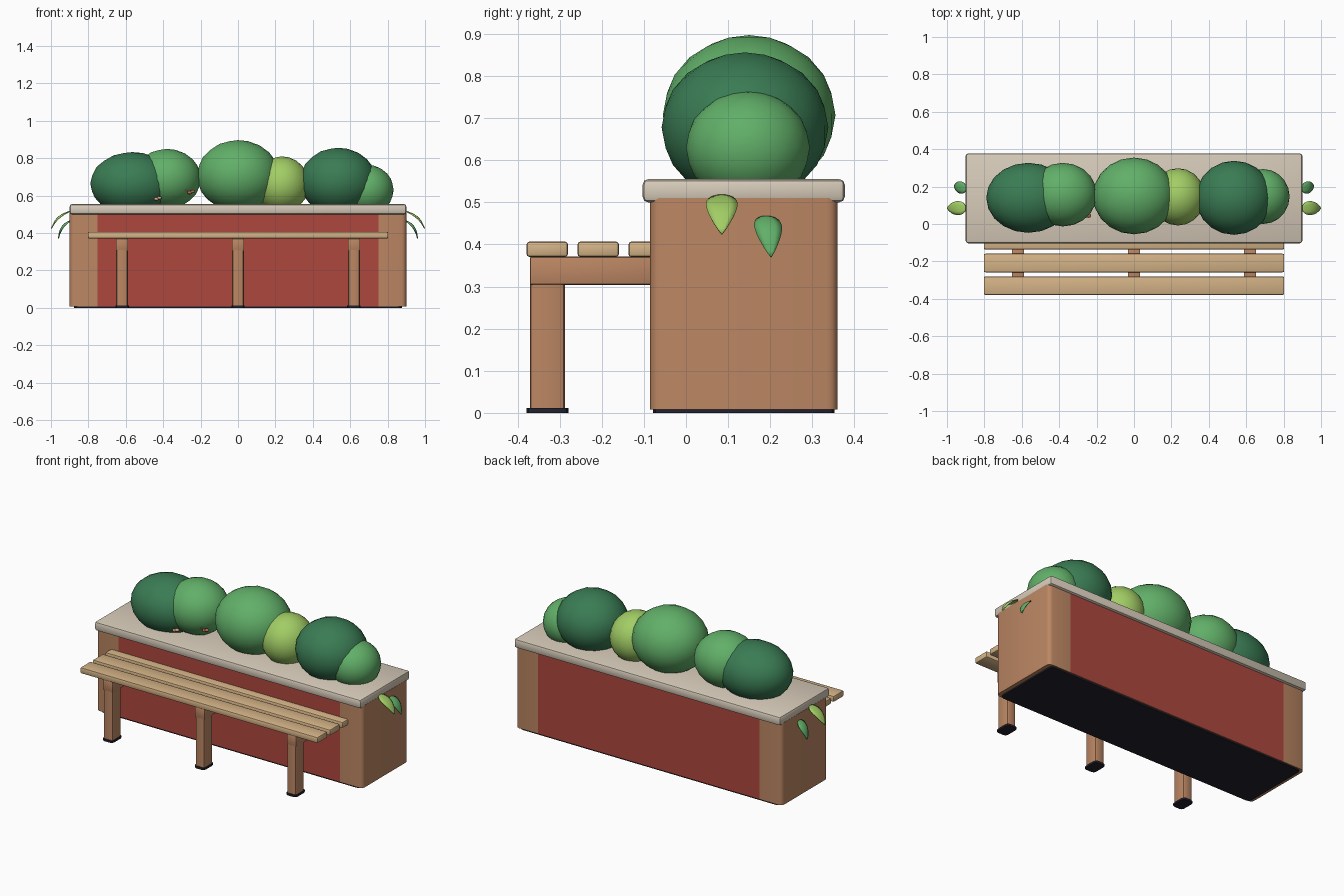
import bpy
import bmesh
import math
from mathutils import Vector

cube = bpy.data.objects.get("Cube")
if cube:
    bpy.data.objects.remove(cube, do_unlink=True)


def material(name, rgb):
    m = bpy.data.materials.new(name)
    m.use_nodes = True
    m.diffuse_color = (*rgb, 1)
    bsdf = next(n for n in m.node_tree.nodes if n.type == "BSDF_PRINCIPLED")
    bsdf.inputs["Base Color"].default_value = (*rgb, 1)
    return m


BROWN = material("brown wood", (0.50, 0.24, 0.125))
RED = material("red panel", (0.42, 0.065, 0.047))
STONE = material("pale stone", (0.68, 0.60, 0.49))
PINE = material("light wood", (0.66, 0.45, 0.24))
DARK = material("dark base", (0.017, 0.015, 0.024))
DEEP = material("deep green", (0.042, 0.20, 0.088))
GREEN = material("leaf green", (0.12, 0.43, 0.14))
LIME = material("lime green", (0.36, 0.61, 0.13))
PEACH = material("peach blossom", (0.66, 0.34, 0.20))
RUST = material("rust blossom", (0.45, 0.14, 0.08))


def finish(name, bm, mats, angle=35):
    mesh = bpy.data.meshes.new(name)
    bmesh.ops.recalc_face_normals(bm, faces=bm.faces)
    bm.to_mesh(mesh)
    bm.free()
    for m in mats:
        mesh.materials.append(m)
    ob = bpy.data.objects.new(name, mesh)
    bpy.context.collection.objects.link(ob)
    bpy.ops.object.select_all(action="DESELECT")
    ob.select_set(True)
    bpy.context.view_layer.objects.active = ob
    bpy.ops.object.shade_smooth_by_angle(angle=math.radians(angle))
    return ob


def box_mesh(lo, hi, bevel=0, vertical=False, segments=2):
    """Box between two corners, with all or only the upright edges rounded."""
    lo, hi = Vector(lo), Vector(hi)
    bm = bmesh.new()
    bmesh.ops.create_cube(bm, size=1)
    for v in bm.verts:
        v.co = (lo + hi) / 2 + v.co * (hi - lo)
    edges = [e for e in bm.edges if not vertical
             or abs(e.verts[0].co.z - e.verts[1].co.z) > 1e-4]
    if bevel:
        bmesh.ops.bevel(bm, geom=edges, offset=bevel, segments=segments,
                        profile=0.5, affect="EDGES")
    return bm


def box(name, lo, hi, mat, bevel=0, vertical=False):
    return finish(name, box_mesh(lo, hi, bevel, vertical), [mat])


# Planter body: brown ends, red middle on front and back
bm = box_mesh((-0.90, -0.085, 0.008), (0.90, 0.36, 0.51), 0.025, True, 3)
for x in (-0.75, 0.75):
    bmesh.ops.bisect_plane(bm, geom=bm.verts[:] + bm.edges[:] + bm.faces[:],
                           plane_co=(x, 0, 0), plane_no=(1, 0, 0))
bm.normal_update()
for f in bm.faces:
    if abs(f.normal.y) > 0.9 and abs(f.calc_center_median().x) < 0.75:
        f.material_index = 1
finish("planter_body", bm, [BROWN, RED])
box("planter_base", (-0.876, -0.078, 0), (0.876, 0.353, 0.012), DARK, 0.02, True)
box("planter_cap", (-0.90, -0.103, 0.50), (0.90, 0.377, 0.555), STONE, 0.013)

# Bench slats
for i, y in enumerate((-0.379, -0.258, -0.137)):
    box(f"bench_slat_{i + 1}", (-0.803, y, 0.37), (0.803, y + 0.099, 0.407), PINE, 0.008)

# Bench supports
for side, x in (("right", -0.62), ("middle", 0), ("left", 0.62)):
    box(f"bench_bracket_{side}", (x - 0.033, -0.371, 0.304),
        (x + 0.033, -0.07, 0.371), BROWN, 0.005)
    box(f"bench_leg_{side}", (x - 0.031, -0.371, 0.008),
        (x + 0.031, -0.287, 0.31), BROWN, 0.012, True)
    box(f"bench_foot_{side}", (x - 0.036, -0.379, 0),
        (x + 0.036, -0.279, 0.012), DARK, 0.018, True)


def ball(name, centre, radii, mat, detail=3):
    bm = bmesh.new()
    bmesh.ops.create_icosphere(bm, subdivisions=detail, radius=1)
    for v in bm.verts:
        v.co = Vector(centre) + v.co * Vector(radii)
    return finish(name, bm, [mat], 60)


# Clipped bushes along the top
bushes = (
    ((-0.565, 0.140, 0.665), (0.225, 0.187, 0.168), DEEP),
    ((-0.380, 0.157, 0.690), (0.182, 0.170, 0.160), GREEN),
    ((0.000, 0.150, 0.707), (0.220, 0.205, 0.190), GREEN),
    ((0.235, 0.145, 0.660), (0.145, 0.153, 0.150), LIME),
    ((0.535, 0.140, 0.678), (0.205, 0.198, 0.178), DEEP),
    ((0.690, 0.147, 0.630), (0.142, 0.147, 0.135), GREEN),
)
for i, (centre, radii, mat) in enumerate(bushes):
    ball(f"bush_{i + 1}", centre, radii, mat)

# Tiny blossoms on the front of the bushes
for kind, x, y, z, mat in (("peach", -0.44, 0.012, 0.588, PEACH),
                           ("rust", -0.262, 0.045, 0.622, RUST)):
    for i, (dx, dz) in enumerate(((-0.02, 0.005), (0.004, -0.006), (0.02, 0))):
        ball(f"{kind}_blossom_{i + 1}", (x + dx, y, z + dz),
             (0.013, 0.012, 0.009), mat, 2)


def leaf(name, side, root, tip, width, mat):
    """Cupped teardrop leaf arching outwards and down from root to tip."""
    root, tip = Vector(root), Vector(tip)
    bm = bmesh.new()
    steps, rows = 10, []
    for i in range(steps + 1):
        t = i / steps
        p = root.lerp(tip, t)
        arch = 0.014 * math.sin(math.pi * t)
        half = width * max(math.sin(math.pi * t ** 0.75), 0.02) ** 0.8
        rows.append([bm.verts.new((side * (p.x + arch - 0.01 * (s * half / width) ** 2),
                                   p.y + s * half, p.z + arch))
                     for s in (-1, -0.5, 0, 0.5, 1)])
    for a, b in zip(rows, rows[1:]):
        for j in range(4):
            bm.faces.new((a[j], a[j + 1], b[j + 1], b[j]))
    ob = finish(name, bm, [mat], 60)
    mod = ob.modifiers.new("thickness", "SOLIDIFY")
    mod.thickness = 0.006
    mod.offset = 0


# Drooping leaves on both ends
for side, word in ((1, "left"), (-1, "right")):
    leaf(f"lime_leaf_{word}", side, (0.895, 0.085, 0.517), (0.997, 0.085, 0.425), 0.037, LIME)
    leaf(f"green_leaf_{word}", side, (0.895, 0.190, 0.467), (0.960, 0.202, 0.370), 0.032, GREEN)
